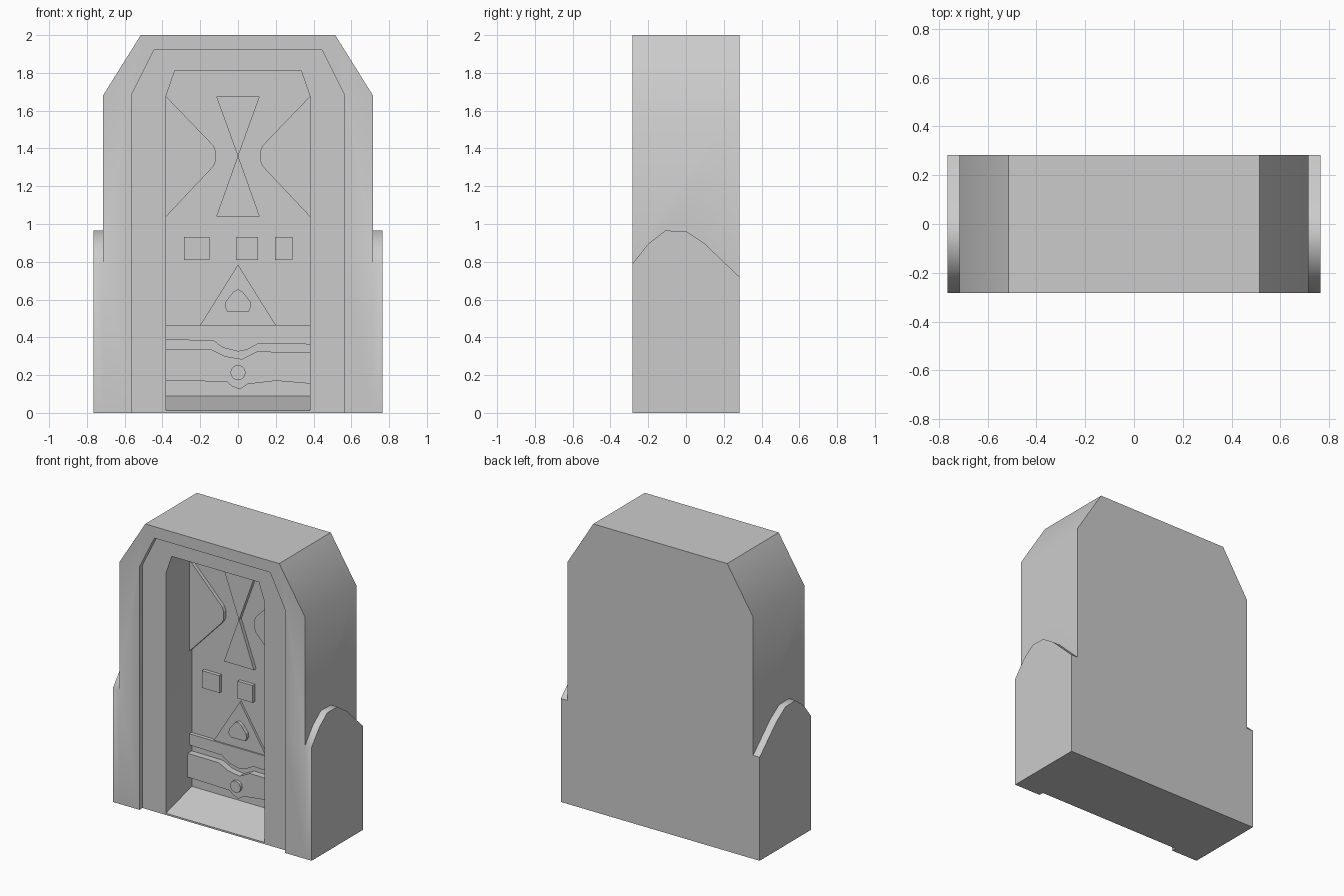
import bpy, bmesh, math

if "Cube" in bpy.data.objects:
    bpy.data.objects.remove(bpy.data.objects["Cube"])


def prism(name, pts, lo, hi, axis='y'):
    """Extrude a closed profile: (x, z) along y, or (y, z) along x."""
    bm = bmesh.new()
    def put(p, d):
        return bm.verts.new((p[0], d, p[1]) if axis == 'y' else (d, p[0], p[1]))
    a = [put(p, lo) for p in pts]
    b = [put(p, hi) for p in pts]
    bm.faces.new(a)
    bm.faces.new(b[::-1])
    for i in range(len(a)):
        j = (i + 1) % len(a)
        bm.faces.new((a[i], b[i], b[j], a[j]))
    bmesh.ops.recalc_face_normals(bm, faces=bm.faces[:])
    mesh = bpy.data.meshes.new(name)
    bm.to_mesh(mesh)
    bm.free()
    ob = bpy.data.objects.new(name, mesh)
    bpy.context.collection.objects.link(ob)
    return ob


def mirrored(half):
    return half + [(-x, z) for x, z in reversed(half)]


def combine(target, tool, operation):
    """Apply a boolean and remove the helper object."""
    mod = target.modifiers.new("boolean", 'BOOLEAN')
    mod.operation, mod.object, mod.solver = operation, tool, 'EXACT'
    bpy.context.view_layer.objects.active = target
    bpy.ops.object.modifier_apply(modifier=mod.name)
    bpy.data.objects.remove(tool)


# Main block with clipped top corners
FRONT, BACK = -0.283, 0.283
body = prism("door_block", mirrored([(0.715, 0), (0.715, 1.68), (0.515, 2.0)]), FRONT, BACK)

# Arched side buttresses, merged into the block
arch = [(FRONT, 0), (FRONT, 0.79), (-0.2, 0.895), (-0.11, 0.965), (0.0, 0.962),
        (0.1, 0.895), (BACK, 0.72), (BACK, 0)]
combine(body, prism("buttress", arch, -0.765, 0.765, 'x'), 'UNION')

# Shallow frame step
STEP, WALL = -0.25, 0.035
combine(body, prism("frame_cutter", mirrored([(0.56, -0.1), (0.56, 1.69), (0.445, 1.92)]),
                    -0.4, STEP), 'DIFFERENCE')

# Deep doorway with a ramped floor
niche = prism("niche_cutter", mirrored([(0.38, 0), (0.38, 1.68), (0.335, 1.81)]), -0.4, WALL)
for v in niche.data.vertices:
    if v.co.z < 0.1:
        v.co.z = 0.09 - (WALL - v.co.y) * 0.274
combine(body, niche, 'DIFFERENCE')
bpy.ops.object.select_all(action='DESELECT')
body.select_set(True)
bpy.context.view_layer.objects.active = body
bpy.ops.object.shade_smooth_by_angle(angle=math.radians(40))


# Raised relief on the door panel
def relief(name, pts, depth=0.025):
    return prism(name, pts, WALL - depth, WALL + 0.01)


for side, s in (("left", -1), ("right", 1)):
    relief(side + "_side_triangle", [(s * x, z) for x, z in
           [(0.38, 1.675), (0.13, 1.415), (0.117, 1.385), (0.117, 1.335),
            (0.13, 1.305), (0.38, 1.04)]])
relief("hourglass_upper", [(-0.115, 1.675), (0.115, 1.675), (0.001, 1.36), (-0.001, 1.36)])
relief("hourglass_lower", [(-0.115, 1.04), (0.115, 1.04), (0.001, 1.36), (-0.001, 1.36)])

for i, (x0, x1) in enumerate([(-0.285, -0.15), (-0.01, 0.105), (0.195, 0.288)]):
    relief(f"square_stud_{i + 1}", [(x0, 0.81), (x1, 0.81), (x1, 0.93), (x0, 0.93)])

relief("triangle_plate", [(-0.2, 0.465), (0.2, 0.465), (0, 0.785)], 0.015)
relief("triangle_stud", mirrored([(0.055, 0.535), (0.07, 0.56), (0.065, 0.59),
                                  (0.025, 0.64), (0.005, 0.652)]), 0.04)

# Wavy bands and round stud
relief("upper_band", [(-0.38, 0.465), (0.38, 0.465), (0.38, 0.363), (0.11, 0.368),
                      (0.05, 0.335), (0, 0.325), (-0.08, 0.345), (-0.13, 0.382),
                      (-0.38, 0.387)])
relief("lower_band", [(-0.38, 0.337), (-0.14, 0.335), (-0.07, 0.3), (0.02, 0.285),
                      (0.1, 0.325), (0.38, 0.32), (0.38, 0.155), (0.2, 0.17),
                      (0.05, 0.152), (0.01, 0.125), (-0.03, 0.14), (-0.06, 0.165),
                      (-0.38, 0.172)], 0.045)
relief("round_stud", [(0.04 * math.cos(i * math.tau / 16), 0.213 + 0.04 * math.sin(i * math.tau / 16))
                      for i in range(16)], 0.065)
